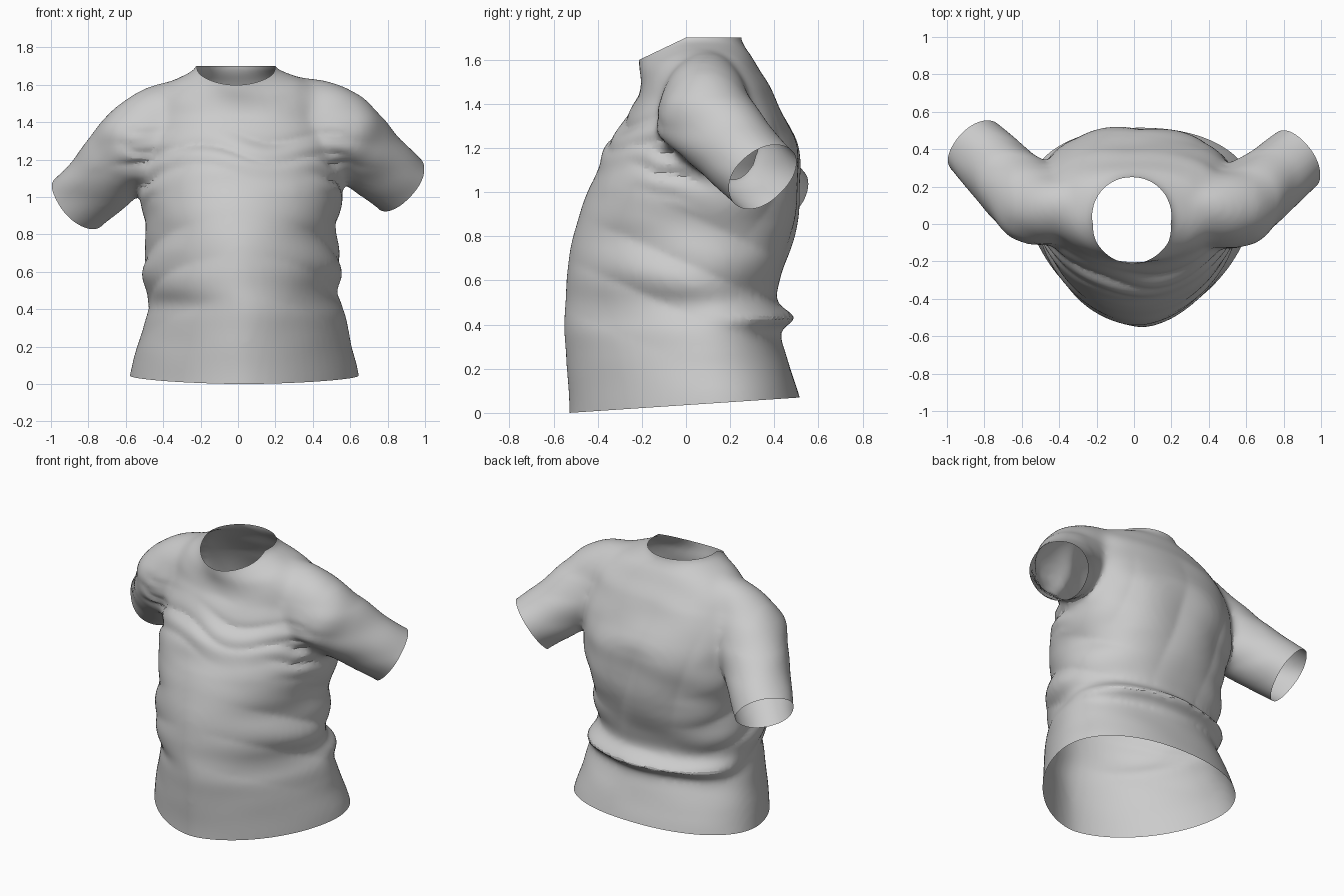
import bpy, bmesh, math
from mathutils import Vector, noise

if "Cube" in bpy.data.objects:
    bpy.data.objects.remove(bpy.data.objects["Cube"])

SEGS = 72


def spline(rows, steps):
    """Catmull-Rom samples through rows of numbers."""
    rows = [Vector(r) for r in rows]
    out = []
    for i in range(len(rows) - 1):
        a, b, c, d = (rows[min(max(i + k, 0), len(rows) - 1)] for k in (-1, 0, 1, 2))
        for s in range(steps):
            t = s / steps
            out.append(0.5 * (2 * b + (c - a) * t + (2 * a - 5 * b + 4 * c - d) * t * t
                              + (3 * b - a - 3 * c + d) * t ** 3))
    return out + [rows[-1]]


def clamp(v):
    return max(0.0, min(1.0, v))


def bump(v, centre, width):
    return math.exp(-((v - centre) / width) ** 2)


def crease(v):
    """Fold wave with rounded crests and sharp valleys."""
    return abs(math.sin(v)) - 0.64


def loft(name, rings):
    """Closed tube through rings."""
    bm = bmesh.new()
    loops = [[bm.verts.new(p) for p in ring] for ring in rings]
    n = len(loops[0])
    for lo, hi in zip(loops, loops[1:]):
        for i in range(n):
            j = (i + 1) % n
            bm.faces.new((lo[i], lo[j], hi[j], hi[i]))
    bm.faces.new(loops[0][::-1])
    bm.faces.new(loops[-1])
    bmesh.ops.recalc_face_normals(bm, faces=bm.faces)
    mesh = bpy.data.meshes.new(name)
    bm.to_mesh(mesh)
    bm.free()
    obj = bpy.data.objects.new(name, mesh)
    bpy.context.scene.collection.objects.link(obj)
    return obj


# Torso: height, right edge, left edge, front edge, back edge
torso = [
    (-0.08, -0.60, 0.66, -0.53, 0.55),
    (0.05, -0.577, 0.645, -0.53, 0.52),
    (0.20, -0.54, 0.61, -0.54, 0.475),
    (0.36, -0.485, 0.57, -0.55, 0.425),
    (0.43, -0.485, 0.555, -0.55, 0.49),
    (0.51, -0.495, 0.525, -0.548, 0.41),
    (0.63, -0.515, 0.55, -0.54, 0.43),
    (0.80, -0.49, 0.525, -0.51, 0.485),
    (1.00, -0.52, 0.56, -0.445, 0.52),
    (1.18, -0.52, 0.55, -0.37, 0.51),
    (1.32, -0.52, 0.54, -0.28, 0.455),
    (1.44, -0.50, 0.52, -0.22, 0.395),
    (1.53, -0.46, 0.49, -0.21, 0.345),
    (1.61, -0.37, 0.40, -0.21, 0.30),
    (1.66, -0.27, 0.27, -0.215, 0.265),
    (1.70, -0.22, 0.195, -0.215, 0.25),
    (1.78, -0.22, 0.195, -0.215, 0.25),
]


def torso_ring(row):
    z0, xl, xr, yf, yb = row
    low = clamp((1.0 - z0) / 0.6)
    share = 0.55 + 0.08 * low
    cx, cy = (xl + xr) / 2, yf * (1 - share) + yb * share
    ring = []
    for i in range(SEGS):
        a = math.tau * i / SEGS
        c, s = math.cos(a), math.sin(a)
        # pointed belly, broad flat back
        p = 0.84 + 0.07 * low if s > 0 else 1.0 + 0.17 * low
        p += (1 - p) * clamp((z0 - 1.5) / 0.2)
        ux, uy = math.copysign(abs(c) ** p, c), math.copysign(abs(s) ** p, s)
        y = cy + uy * ((yb - cy) if s > 0 else (cy - yf))
        # neckline dips at the front
        z = z0 - 0.10 * max(0, -s) ** 2 * clamp((z0 - 1.4) / 0.25)
        ring.append((cx + ux * (xr - xl) / 2, y, z))
    return ring


# Sleeves: centre x, y, z and radius, from beside the neck to the cuff
left_path = [(0.22, 0.05, 1.52, 0.15), (0.38, 0.05, 1.45, 0.205), (0.52, 0.08, 1.36, 0.225),
             (0.63, 0.15, 1.275, 0.205), (0.75, 0.25, 1.17, 0.187), (0.865, 0.345, 1.07, 0.175)]
right_path = [(-0.22, 0.05, 1.515, 0.15), (-0.37, 0.06, 1.425, 0.205), (-0.50, 0.09, 1.32, 0.225),
              (-0.62, 0.18, 1.205, 0.205), (-0.74, 0.30, 1.08, 0.187), (-0.85, 0.405, 0.97, 0.175)]


def sleeve_axis(path):
    return (Vector(path[-1][:3]) - Vector(path[2][:3])).normalized()


def sleeve_rings(path):
    axis = sleeve_axis(path)
    u = axis.cross(Vector((0, 0, 1))).normalized()
    v = u.cross(axis)
    tip = Vector(path[-1][:3]) + axis * 0.08
    rings = []
    for p in spline(path + [(*tip, path[-1][3])], 5):
        angles = [math.tau * i / 40 for i in range(40)]
        rings.append([p.xyz + (u * math.cos(a) + v * math.sin(a)) * p.w for a in angles])
    return rings


# Weld the sleeves to the torso and even out the cloth grid
shirt = loft("shirt", [torso_ring(r) for r in spline(torso, 5)])
helpers = []
for name, path in (("left_sleeve", left_path), ("right_sleeve", right_path)):
    sleeve = loft(name, sleeve_rings(path))
    mod = shirt.modifiers.new(name, 'BOOLEAN')
    mod.operation, mod.solver, mod.object = 'UNION', 'EXACT', sleeve
    helpers.append(sleeve)
mod = shirt.modifiers.new("even_grid", 'REMESH')
mod.mode, mod.voxel_size = 'VOXEL', 0.018
bpy.context.view_layer.update()
welded = bpy.data.meshes.new_from_object(
    shirt.evaluated_get(bpy.context.evaluated_depsgraph_get()))
shirt.modifiers.clear()
shirt.data = welded
for sleeve in helpers:
    bpy.data.objects.remove(sleeve)

bm = bmesh.new()
bm.from_mesh(welded)


def soften(verts, rounds):
    for _ in range(rounds):
        bmesh.ops.smooth_vert(bm, verts=verts, factor=0.5,
                              use_axis_x=True, use_axis_y=True, use_axis_z=True)


# Soften everything, most of all the shoulder seams
soften([v for v in bm.verts if 0.32 < abs(v.co.x) < 0.64 and v.co.z > 0.98], 9)
soften(bm.verts[:], 3)
bm.normal_update()


def fold_depth(p, n):
    """Height of the cloth folds at a point with a given normal."""
    x, y, z = p
    body = clamp((0.62 - abs(x)) / 0.08)
    side, front, back = n.x * n.x, max(0, -n.y), max(0, n.y)
    # slanting waist folds, chest folds, long back folds
    d = 0.024 * body * side * bump(z, 0.66, 0.24) * crease((z + 0.45 * y) * 14)
    d += 0.022 * body * front * bump(z, 1.25, 0.10) * crease(z * 28 + 2 * x + math.sin(x * 9))
    d += 0.018 * body * back * bump(z, 0.95, 0.33) * crease(x * 9 + z * 2.5)
    # bunching at the armpits
    pit = (Vector((abs(x), y, z)) - Vector((0.5, -0.06, 1.14))).length
    d += 0.032 * bump(pit, 0, 0.14) * crease(z * 30 + y * 10 + noise.noise(p * 6))
    # loose wrinkles, calm on the belly, hem and collar
    loose = noise.noise(Vector((x * 3, y * 3, z * 7)))
    calm = clamp(z / 0.5) * clamp((1.62 - z) / 0.15) * (1 - 0.7 * front * clamp((1.1 - z) / 0.2))
    return d + 0.014 * loose * calm


offsets = [v.normal * fold_depth(v.co, v.normal) for v in bm.verts]
for v, offset in zip(bm.verts, offsets):
    v.co += offset
soften(bm.verts[:], 1)


def trim(faces, point, normal):
    geom = set(faces)
    for f in faces:
        geom.update(f.edges)
        geom.update(f.verts)
    bmesh.ops.bisect_plane(bm, geom=list(geom), dist=1e-5, plane_co=point,
                           plane_no=normal, clear_outer=True)


# Open the hem, the neckline and the cuffs
trim(bm.faces[:], (0, -0.53, 0), (0, 0.07, -1.05))
trim(bm.faces[:], (0, -0.21, 1.6), (0, -0.1, 0.21))
trim(bm.faces[:], (0, 0, 1.7), (0, 0, 1))
for path in (left_path, right_path):
    cuff = Vector(path[-1][:3])
    near = [f for f in bm.faces if (f.calc_center_median() - cuff).length < 0.28]
    trim(near, cuff, sleeve_axis(path))
bm.to_mesh(welded)
bm.free()

# Plain grey cloth
cloth = bpy.data.materials.new("grey cloth")
cloth.use_nodes = True
grey = (0.6, 0.6, 0.6, 1)
cloth.diffuse_color = grey
shader = cloth.node_tree.nodes["Principled BSDF"]
shader.inputs["Base Color"].default_value = grey
shader.inputs["Roughness"].default_value = 0.9
welded.materials.clear()
welded.materials.append(cloth)
bpy.context.view_layer.objects.active = shirt
shirt.select_set(True)
bpy.ops.object.shade_smooth_by_angle(angle=math.radians(20))
